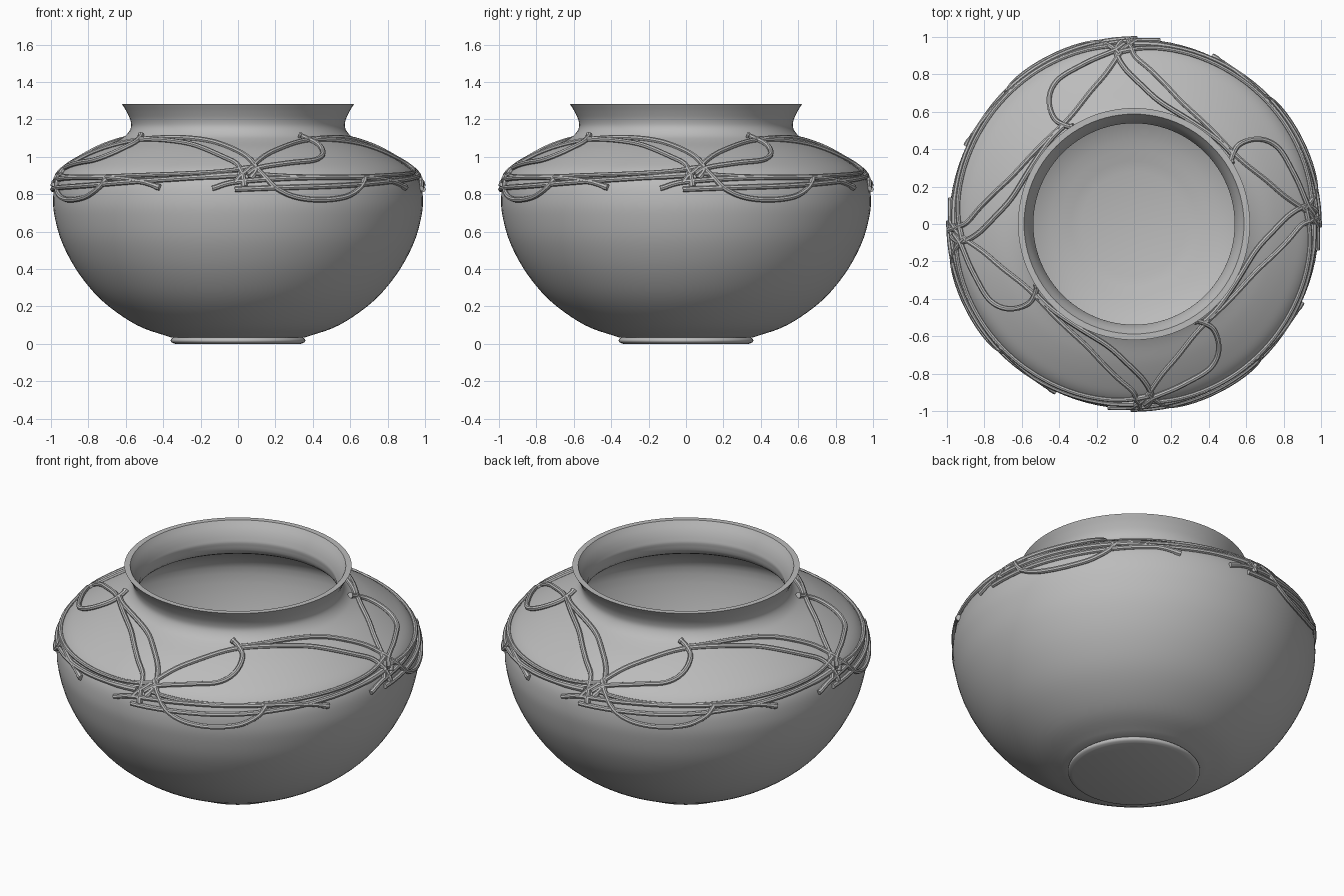
import bpy, bmesh, math
from mathutils import Vector

if "Cube" in bpy.data.objects:
    bpy.data.objects.remove(bpy.data.objects["Cube"])

clay = bpy.data.materials.new("grey_clay")
clay.use_nodes = True
clay.diffuse_color = (0.5, 0.5, 0.5, 1)
clay.node_tree.nodes["Principled BSDF"].inputs["Base Color"].default_value = (0.5, 0.5, 0.5, 1)


def smooth_path(points, steps):
    """Catmull-Rom path through 2D points."""
    p = [Vector(q) for q in points]
    p = [2 * p[0] - p[1]] + p + [2 * p[-1] - p[-2]]
    out = []
    for a, b, c, d in zip(p, p[1:], p[2:], p[3:]):
        for i in range(steps):
            t = i / steps
            out.append(0.5 * (2 * b + (c - a) * t + (2 * a - 5 * b + 4 * c - d) * t * t
                              + (3 * b - a - 3 * c + d) * t ** 3))
    return out + [p[-2]]


def finish(obj):
    bpy.ops.object.select_all(action='DESELECT')
    obj.select_set(True)
    bpy.context.view_layer.objects.active = obj
    if obj.type == 'CURVE':
        bpy.ops.object.convert(target='MESH')
    bpy.ops.object.shade_smooth_by_angle(angle=math.radians(35))


# Vessel profiles as (radius, height)
outer = smooth_path([(0.36, 0.035), (0.54, 0.1), (0.72, 0.225), (0.85, 0.375), (0.94, 0.54),
                     (0.982, 0.69), (0.988, 0.79), (0.972, 0.87), (0.93, 0.93), (0.85, 0.985),
                     (0.75, 1.04), (0.65, 1.085), (0.6, 1.115), (0.573, 1.155), (0.575, 1.195),
                     (0.595, 1.24), (0.62, 1.282)], 5)
inner = smooth_path([(0.588, 1.282), (0.56, 1.235), (0.543, 1.19), (0.54, 1.155), (0.57, 1.09),
                     (0.72, 1.02), (0.9, 0.91), (0.95, 0.79), (0.9, 0.54), (0.81, 0.38),
                     (0.68, 0.24), (0.5, 0.125), (0.28, 0.065)], 4)
foot = smooth_path([(0.335, 0), (0.355, 0.008), (0.36, 0.02), (0.35, 0.032), (0.34, 0.035)], 3)


def lathe(name, profile, segments=96):
    bm = bmesh.new()
    verts = [bm.verts.new((r, 0, z)) for r, z in profile]
    edges = [bm.edges.new(pair) for pair in zip(verts, verts[1:])]
    bmesh.ops.spin(bm, geom=verts + edges, cent=(0, 0, 0), axis=(0, 0, 1),
                   angle=math.tau, steps=segments, use_merge=True)
    bmesh.ops.remove_doubles(bm, verts=bm.verts, dist=1e-4)
    bmesh.ops.recalc_face_normals(bm, faces=bm.faces)
    mesh = bpy.data.meshes.new(name)
    bm.to_mesh(mesh)
    bm.free()
    mesh.materials.append(clay)
    obj = bpy.data.objects.new(name, mesh)
    bpy.context.collection.objects.link(obj)
    finish(obj)


lathe("pot_body", [(0, 0.03)] + outer + inner + [(0, 0.06)])
lathe("pot_foot", [(0, 0)] + foot + [(0, 0.035)])


def on_surface(angle, z, lift):
    """Point on the pot at an angle from the front, raised along the normal."""
    for a, b in zip(outer, outer[1:]):
        if a.y <= z <= b.y:
            break
    r = a.x + (b.x - a.x) * (z - a.y) / (b.y - a.y)
    n = Vector((b.y - a.y, a.x - b.x)).normalized() * lift
    t = math.radians(angle)
    return ((r + n.x) * math.sin(t), -(r + n.x) * math.cos(t), z + n.y)


def vine(name, points, radius=0.014, lift=0.006):
    """Vine strand repeated in each quarter of the shoulder."""
    data = bpy.data.curves.new(name, 'CURVE')
    data.dimensions = '3D'
    data.bevel_depth = radius
    data.bevel_resolution = 2
    data.use_fill_caps = True
    path = smooth_path(points, 8)
    for quarter in range(4):
        spline = data.splines.new('POLY')
        spline.points.add(len(path) - 1)
        for i, (p, (angle, z)) in enumerate(zip(spline.points, path)):
            p.co = (*on_surface(angle + 90 * quarter, z, lift), 1)
            p.radius = 1.25 if i > len(path) - 4 else 1
    data.materials.append(clay)
    obj = bpy.data.objects.new(name, data)
    bpy.context.collection.objects.link(obj)
    finish(obj)


# Strands over the shoulder: (angle, height)
vine("shoulder_vine", [(-91, 0.86), (-88, 0.91), (-77, 1.02), (-54, 1.085), (-22, 1.065),
                       (-3, 0.98), (1, 0.92), (2, 0.84)])
vine("upper_vine", [(-54, 1.09), (-30, 1.098), (-11, 1.075), (1.5, 1.015), (6, 0.94), (4, 0.88)])
vine("leaf_loop", [(3, 0.9), (7, 0.935), (18, 0.96), (28, 0.975), (34, 1.01), (37, 1.06),
                   (35, 1.09), (32, 1.11)], lift=0.01)
# Strands around the widest part
vine("long_band", [(-8, 0.83), (0, 0.865), (20, 0.885), (45, 0.885), (58, 0.865), (65, 0.835)])
vine("lower_band", [(-1, 0.825), (15, 0.835), (35, 0.845), (60, 0.87), (90, 0.9)])
vine("upper_band", [(3, 0.91), (15, 0.895), (35, 0.89), (60, 0.9), (82, 0.915), (95, 0.94)], 0.012)
vine("hanging_loop", [(5, 0.95), (8, 0.9), (12, 0.83), (18, 0.785), (26, 0.77), (35, 0.785),
                      (41, 0.83), (44, 0.88)], lift=0.008)
